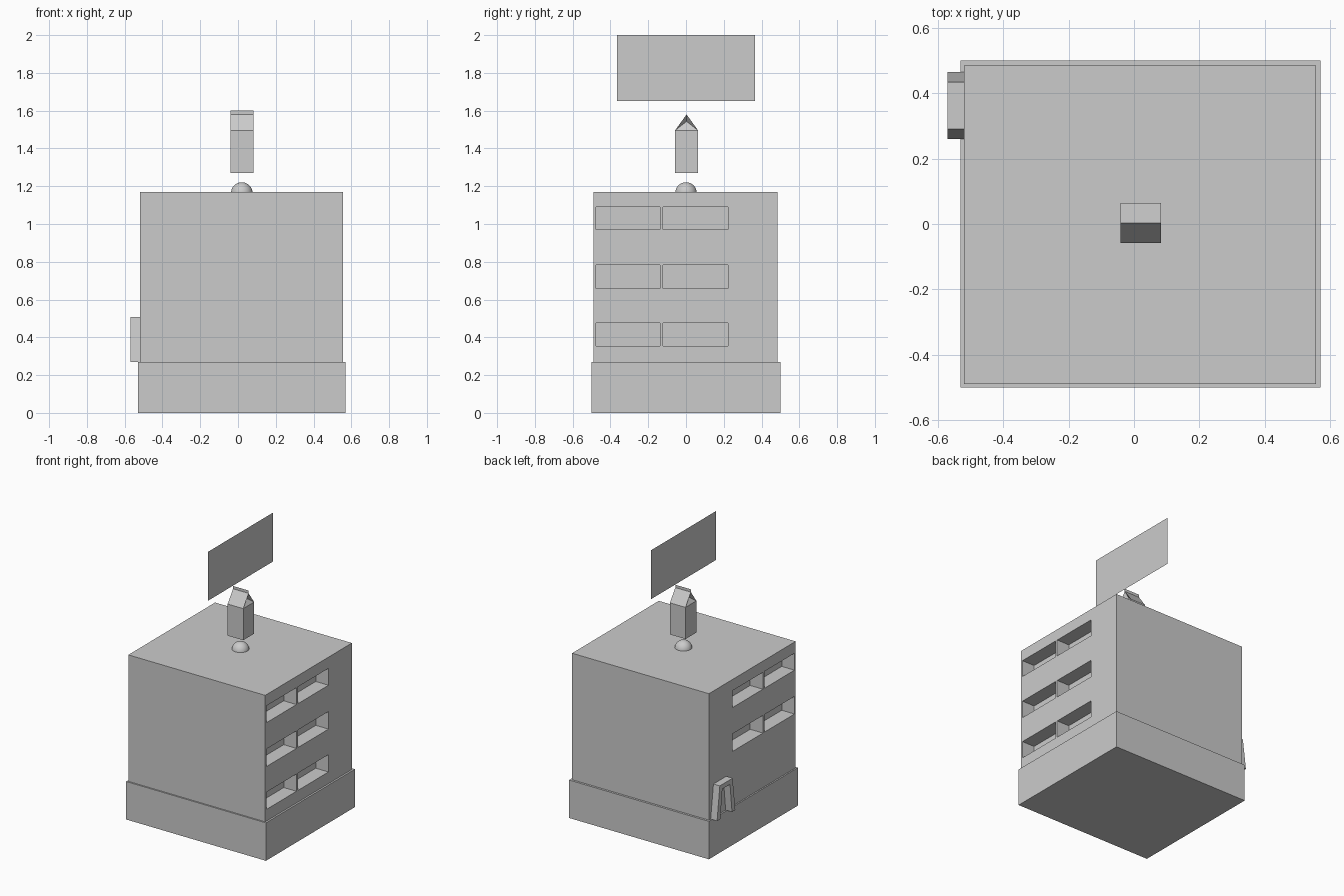
import bpy, bmesh
from mathutils import Vector

if "Cube" in bpy.data.objects:
    bpy.data.objects.remove(bpy.data.objects["Cube"])


def make_object(name, verts, faces):
    mesh = bpy.data.meshes.new(name)
    mesh.from_pydata(verts, [], faces)
    obj = bpy.data.objects.new(name, mesh)
    bpy.context.collection.objects.link(obj)
    return obj


def fix_normals(obj):
    bm = bmesh.new()
    bm.from_mesh(obj.data)
    bmesh.ops.recalc_face_normals(bm, faces=bm.faces)
    bm.to_mesh(obj.data)
    bm.free()


def boxes(name, extents):
    """One object holding a box for every (low corner, high corner) pair."""
    bm = bmesh.new()
    for low, high in extents:
        low, high = Vector(low), Vector(high)
        cube = bmesh.ops.create_cube(bm, size=1)["verts"]
        bmesh.ops.scale(bm, verts=cube, vec=high - low)
        bmesh.ops.translate(bm, verts=cube, vec=(low + high) / 2)
    mesh = bpy.data.meshes.new(name)
    bm.to_mesh(mesh)
    bm.free()
    obj = bpy.data.objects.new(name, mesh)
    bpy.context.collection.objects.link(obj)
    return obj


# Wide plinth and building block
boxes("base", [((-0.53, -0.5, 0), (0.57, 0.5, 0.27))])
body = boxes("building", [((-0.52, -0.49, 0.27), (0.557, 0.485, 1.17))])

# Recessed windows: three rows on the right, the upper two on the left
columns = [(-0.477, -0.138), (-0.122, 0.222)]
rows = [(0.353, 0.476), (0.658, 0.783), (0.97, 1.09)]
cuts = []
for i, (z0, z1) in enumerate(rows):
    for y0, y1 in columns:
        cuts.append(((0.457, y0, z0), (0.65, y1, z1)))
        if i > 0:
            cuts.append(((-0.65, y0, z0), (-0.42, y1, z1)))
cutter = boxes("window_cutter", cuts)
cutter.hide_render = True
cutter.hide_viewport = True
boolean = body.modifiers.new("windows", "BOOLEAN")
boolean.operation = "DIFFERENCE"
boolean.solver = "EXACT"
boolean.object = cutter

# Tapered door frame on the left wall, an extruded arch profile
profile = [(0.26, 0.27), (0.29, 0.508), (0.434, 0.508), (0.465, 0.27),
           (0.428, 0.27), (0.405, 0.475), (0.319, 0.475), (0.297, 0.27)]
n = len(profile)
verts = [(x, y, z) for x in (-0.57, -0.517) for y, z in profile]
quads = [(0, 1, 6, 7), (1, 2, 5, 6), (2, 3, 4, 5)]
faces = quads + [tuple(i + n for i in q) for q in quads]
faces += [(i, (i + 1) % n, (i + 1) % n + n, i + n) for i in range(n)]
frame = make_object("door_frame", verts, faces)
fix_normals(frame)

# Dome on the roof
bpy.ops.mesh.primitive_uv_sphere_add(segments=32, ring_count=16, radius=0.057,
                                     location=(0.02, 0, 1.164))
bpy.context.object.name = "roof_dome"
bpy.ops.object.shade_smooth()

# Floating carton with folded gable ends
x0, x1, y0, y1 = -0.041, 0.082, -0.058, 0.064
ym = (y0 + y1) / 2
low, eave, ridge = 1.27, 1.495, 1.58
verts = [(x, y, z) for z in (low, eave)
         for x, y in ((x0, y0), (x1, y0), (x1, y1), (x0, y1))]
verts += [(x0, ym, ridge), (x1, ym, ridge),
          (x0 + 0.035, ym, 1.543), (x1 - 0.035, ym, 1.543)]
faces = [(3, 2, 1, 0), (0, 1, 5, 4), (1, 2, 6, 5), (2, 3, 7, 6), (3, 0, 4, 7),
         (4, 5, 9, 8), (6, 7, 8, 9),
         (5, 6, 11), (6, 9, 11), (9, 5, 11),
         (7, 4, 10), (4, 8, 10), (8, 7, 10)]
make_object("carton", verts, faces)

# Thin crimped seal along the carton ridge
make_object("carton_seal",
            [(x0, ym, ridge), (x1, ym, ridge), (x1, ym, 1.6), (x0, ym, 1.6)],
            [(0, 1, 2, 3)])

# Flat sign panel above
make_object("sign_panel",
            [(0.02, -0.365, 1.652), (0.02, 0.365, 1.652),
             (0.02, 0.365, 2.0), (0.02, -0.365, 2.0)],
            [(0, 1, 2, 3)])
